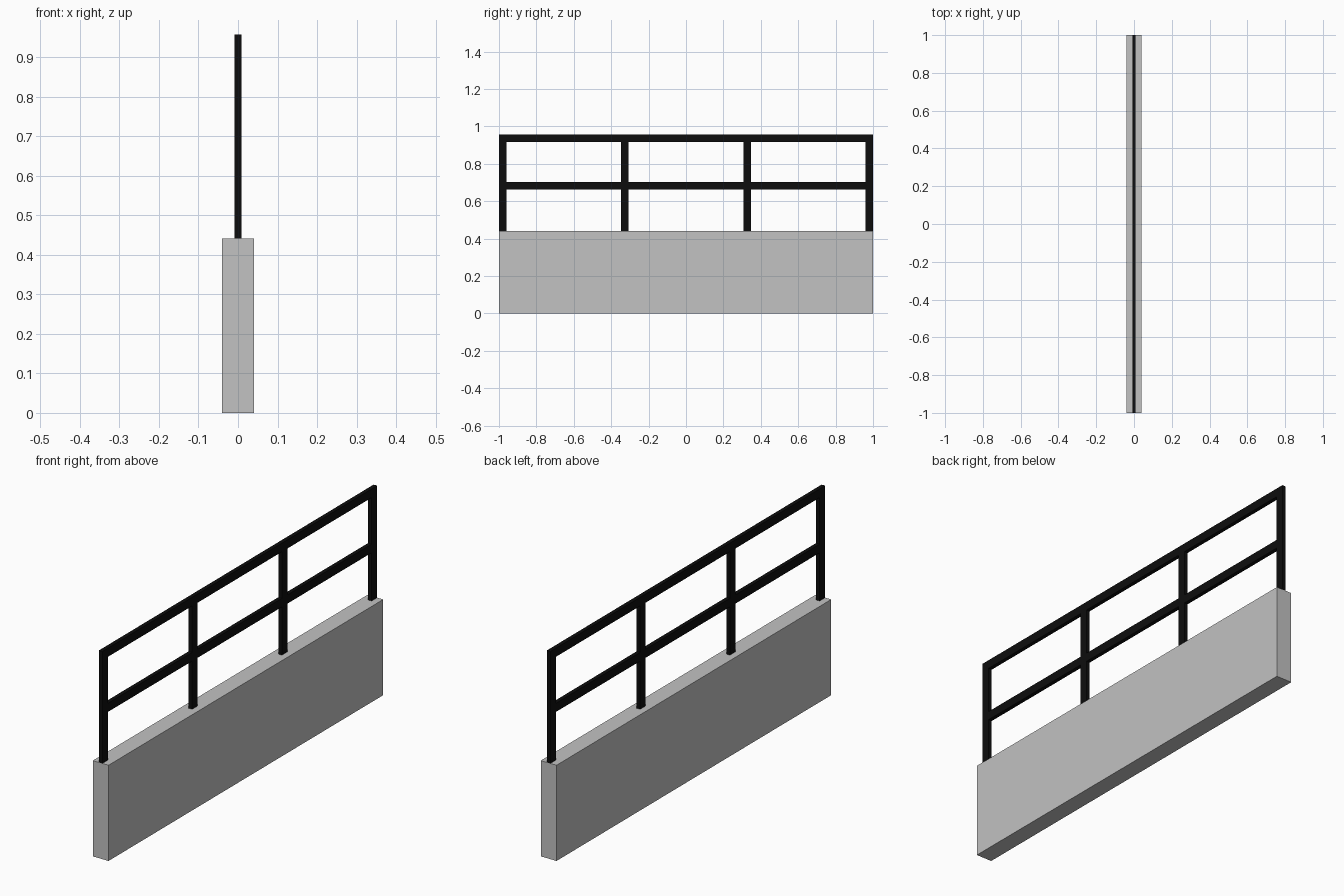
import bpy

cube = bpy.data.objects.get("Cube")
if cube:
    bpy.data.objects.remove(cube, do_unlink=True)

LENGTH = 2.0
WALL_WIDTH, WALL_TOP = 0.08, 0.441
RAIL_TOP, MID_RAIL_Z = 0.957, 0.683
BAR, BAR_DEPTH = 0.04, 0.018


def make_material(name, value):
    mat = bpy.data.materials.new(name)
    mat.use_nodes = True
    color = (value, value, value, 1.0)
    mat.diffuse_color = color
    mat.node_tree.nodes["Principled BSDF"].inputs["Base Color"].default_value = color
    return mat


def box(name, size, center, mat):
    bpy.ops.mesh.primitive_cube_add(size=1, location=center)
    obj = bpy.context.object
    obj.name = obj.data.name = name
    obj.scale = size
    bpy.ops.object.transform_apply(location=False, rotation=False, scale=True)
    obj.data.materials.append(mat)
    return obj


concrete = make_material("concrete grey", 0.54)
black = make_material("black metal", 0.004)

# Solid base wall
box("base_wall", (WALL_WIDTH, LENGTH, WALL_TOP), (0, 0, WALL_TOP / 2), concrete)

# Handrail along the full length
box("top_rail", (BAR_DEPTH, LENGTH, BAR), (0, 0, RAIL_TOP - BAR / 2), black)

# Four evenly spaced posts between the wall and the handrail
post_height = RAIL_TOP - BAR - WALL_TOP
spacing = (LENGTH - BAR) / 3
post_ys = [-LENGTH / 2 + BAR / 2 + i * spacing for i in range(4)]
for i, y in enumerate(post_ys):
    box(f"post_{i + 1}", (BAR_DEPTH, BAR, post_height),
        (0, y, WALL_TOP + post_height / 2), black)

# Middle rail sections between neighbouring posts
for i, (a, b) in enumerate(zip(post_ys, post_ys[1:])):
    box(f"middle_rail_{i + 1}", (BAR_DEPTH, spacing - BAR, BAR),
        (0, (a + b) / 2, MID_RAIL_Z), black)
